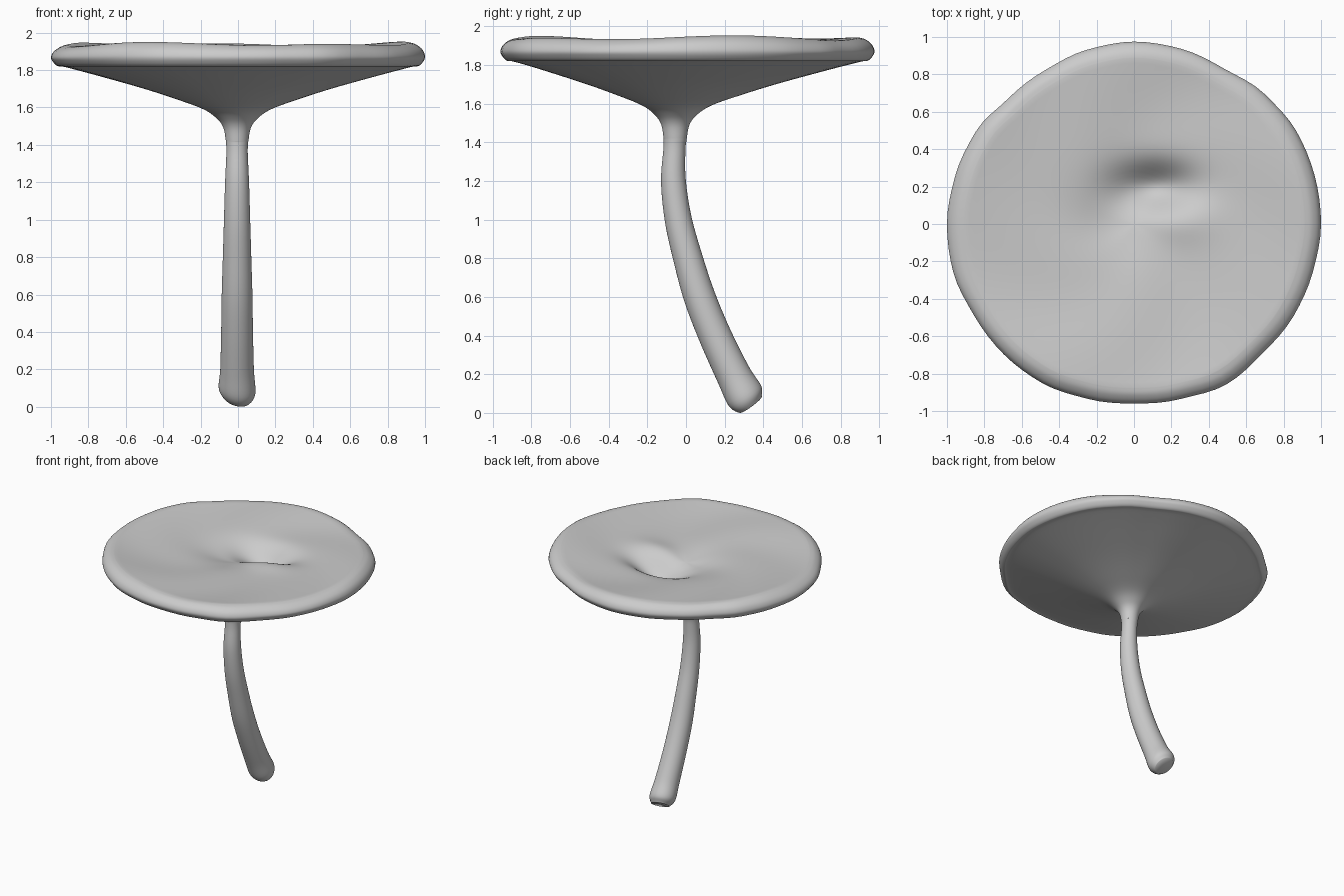
import bpy
from math import sin, cos, tau, exp, hypot, atan2
from mathutils import Vector

cube = bpy.data.objects.get("Cube")
if cube:
    bpy.data.objects.remove(cube)

SEGS = 96

grey = bpy.data.materials.new("pale_grey")
grey.use_nodes = True
grey.diffuse_color = (0.6, 0.6, 0.6, 1)
grey.node_tree.nodes["Principled BSDF"].inputs["Base Color"].default_value = (0.6, 0.6, 0.6, 1)


def spline(points, steps):
    """Catmull-Rom curve through tuples of any length."""
    pts = [Vector(p) for p in points]
    out = []
    for i in range(len(pts) - 1):
        a, b, c, d = pts[max(i - 1, 0)], pts[i], pts[i + 1], pts[min(i + 2, len(pts) - 1)]
        for s in range(steps):
            t = s / steps
            out.append(b + (c - a) * t / 2 + (a - b * 2.5 + c * 2 - d / 2) * t * t
                       + (b * 3 - a - c * 3 + d) * t ** 3 / 2)
    return out + [pts[-1]]


def loft(name, rings, cap_start=None, cap_end=None):
    """Join rings of points, closing the ends at the given tip points."""
    verts = [p for ring in rings for p in ring]
    faces = []
    for k in range(len(rings) - 1):
        for i in range(SEGS):
            j = (i + 1) % SEGS
            a, b = k * SEGS, (k + 1) * SEGS
            faces.append((a + i, a + j, b + j, b + i))
    last = (len(rings) - 1) * SEGS
    for tip, base, flip in ((cap_start, 0, True), (cap_end, last, False)):
        if tip is not None:
            verts.append(tip)
            n = len(verts) - 1
            for i in range(SEGS):
                edge = (base + i, base + (i + 1) % SEGS)
                faces.append((edge[1], edge[0], n) if flip else (*edge, n))
    mesh = bpy.data.meshes.new(name)
    mesh.from_pydata([tuple(v) for v in verts], [], faces)
    mesh.materials.append(grey)
    obj = bpy.data.objects.new(name, mesh)
    bpy.context.collection.objects.link(obj)
    for poly in mesh.polygons:
        poly.use_smooth = True
    return obj


# Stem: bent tube of (y, z, radius) stations, rings square to the bend
stations = [(0.335, 0.045, 0.07), (0.305, 0.09, 0.098), (0.245, 0.2, 0.09), (0.15, 0.4, 0.085),
            (0.07, 0.6, 0.082), (0.01, 0.8, 0.076), (-0.04, 1.0, 0.07),
            (-0.065, 1.2, 0.064), (-0.06, 1.36, 0.057), (-0.056, 1.42, 0.06)]
path = spline(stations, 6)
stem_rings = []
for k, (y, z, r) in enumerate(path):
    before, after = path[max(k - 1, 0)], path[min(k + 1, len(path) - 1)]
    along = Vector((0, after[0] - before[0], after[1] - before[1])).normalized()
    if k == len(path) - 1:
        along = Vector((0, 0, 1))
    side = Vector((0, along.z, -along.y))
    ring = []
    for i in range(SEGS):
        a = tau * i / SEGS
        p = Vector((-0.005, y, z)) + Vector((r * cos(a), 0, 0)) + side * r * sin(a)
        p.z -= 0.25 * p.x * max(0, 1 - z / 0.2)   # slanted foot
        ring.append(p)
    stem_rings.append(ring)
loft("stem", stem_rings, cap_start=Vector((0, 0.325, 0.055)))

# Cap outline: radius every fifteen degrees, slightly uneven
OUTLINE = [1.0, 1.0, 1.0, 0.985, 0.96, 0.97, 0.975, 0.965, 0.95, 0.95, 0.98, 0.99,
           1.0, 1.0, 0.985, 0.985, 0.982, 0.967, 0.96, 0.968, 0.99, 0.975, 0.985, 0.99]


def outline(a):
    f = a / tau * len(OUTLINE)
    i = int(f)
    t = f - i
    t = t * t * (3 - 2 * t)
    return OUTLINE[i % len(OUTLINE)] * (1 - t) + OUTLINE[(i + 1) % len(OUTLINE)] * t


def bump(x, y, cx, cy, sx, sy):
    return exp(-((x - cx) / sx) ** 2 - ((y - cy) / sy) ** 2)


def top_height(x, y):
    r, a = hypot(x, y), atan2(y, x)
    z = 1.895 + 0.045 * min(r / 0.9, 1) ** 2
    z += 0.007 * r * (sin(3 * a + 1) + sin(5 * a + 7 * r))
    z -= 0.13 * bump(x, y, 0.12, 0.2, 0.2, 0.12)     # deep hollow
    z -= 0.05 * bump(x, y, -0.08, 0.06, 0.2, 0.22)   # its shallow tail
    return z + 0.02 * bump(x, y, 0.25, 0.02, 0.2, 0.12)


def cap_ring(radius, z, top=False):
    ring = []
    w = min(1, radius / 0.8)                       # outline takes over outward
    drift = max(0, 1 - radius / 0.9)
    for i in range(SEGS):
        a = tau * i / SEGS
        r = radius * (1 + (outline(a) - 1) * w)
        x, y = r * cos(a), r * sin(a)
        if top:
            ring.append(Vector((x, y, top_height(x, y))))
        else:
            lift = max(0, z - 1.85) / 0.09
            zz = z + (top_height(x, y) - 1.94) * min(lift, 1)
            ring.append(Vector((x - 0.005 * drift, y - 0.06 * drift, zz)))
    return ring


# Cap: flared underside, rounded rim, then the uneven top
underside = [(0.06, 1.42), (0.073, 1.49), (0.108, 1.54), (0.18, 1.59), (0.32, 1.642),
             (0.5, 1.7), (0.72, 1.762), (0.92, 1.815)]
rim = [(0.965, 1.822), (0.99, 1.845), (1.0, 1.872), (0.985, 1.905), (0.95, 1.93), (0.91, 1.94)]
rings = [cap_ring(r, z) for r, z in spline(underside + rim, 5)]
rings += [cap_ring(0.91 * (1 - k / 32), 0, top=True) for k in range(1, 32)]
loft("cap", rings, cap_end=Vector((0, 0, top_height(0, 0))))

# Rest the foot on the ground
bpy.context.view_layer.update()
low = min(v.co.z for v in bpy.data.objects["stem"].data.vertices)
for v in bpy.data.objects["stem"].data.vertices:
    v.co.z -= low * max(0, 1 - v.co.z / 0.4)
